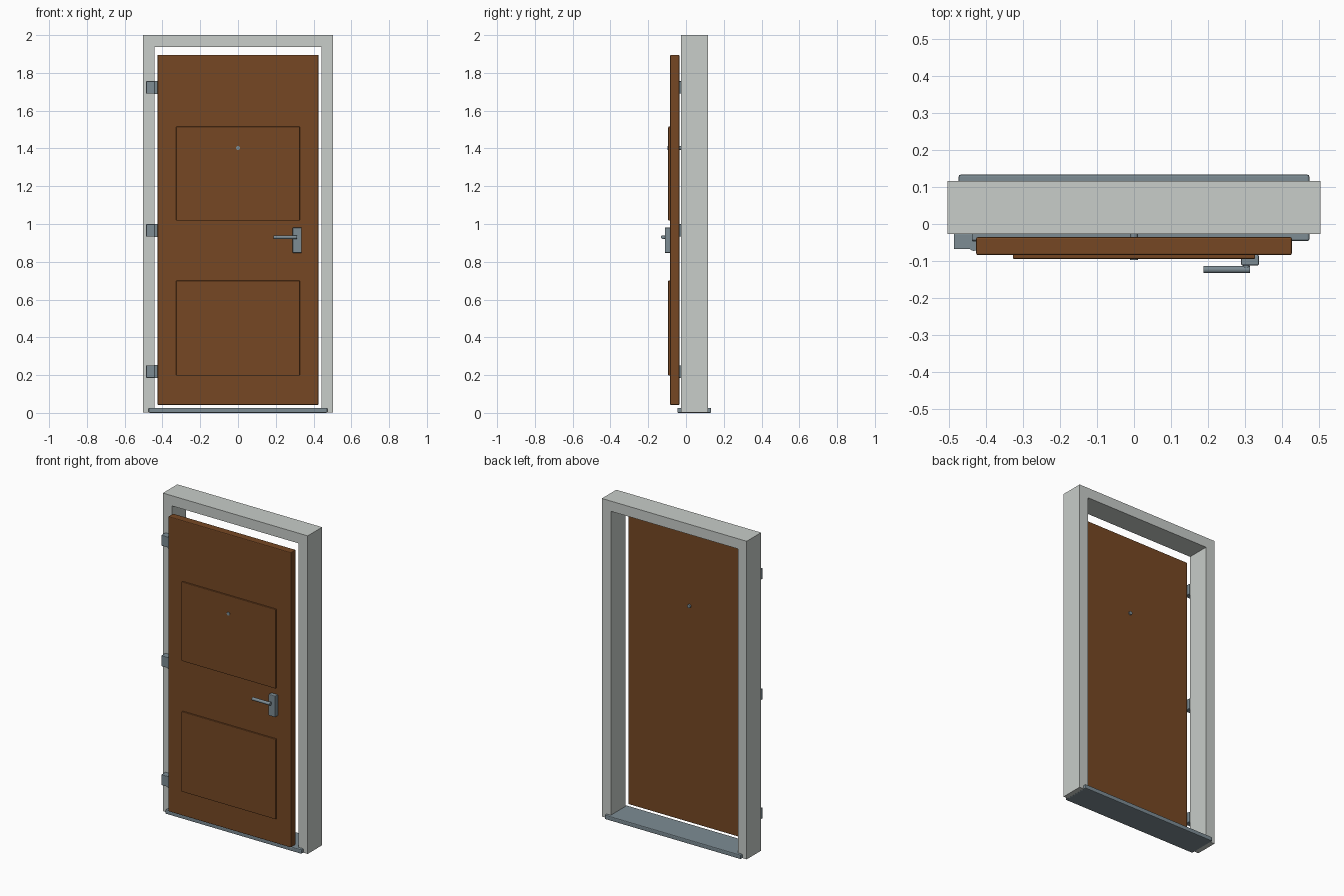
import bpy, bmesh, math
from mathutils import Matrix

if "Cube" in bpy.data.objects:
    bpy.data.objects.remove(bpy.data.objects["Cube"])


def material(name, rgb):
    m = bpy.data.materials.new(name)
    m.diffuse_color = (*rgb, 1)
    m.use_nodes = True
    m.node_tree.nodes["Principled BSDF"].inputs["Base Color"].default_value = m.diffuse_color
    return m


GREY = material("pale grey paint", (0.58, 0.61, 0.585))
WOOD = material("brown wood", (0.183, 0.064, 0.017))
STEEL = material("blue grey steel", (0.205, 0.263, 0.296))


def finish(name, bm, mat, bevel=0, smooth=False):
    me = bpy.data.meshes.new(name)
    bmesh.ops.recalc_face_normals(bm, faces=bm.faces)
    bm.to_mesh(me)
    bm.free()
    me.materials.append(mat)
    ob = bpy.data.objects.new(name, me)
    bpy.context.collection.objects.link(ob)
    if bevel:
        mod = ob.modifiers.new("bevel", "BEVEL")
        mod.width = bevel
        mod.segments = 2
    if smooth:
        bpy.ops.object.select_all(action="DESELECT")
        ob.select_set(True)
        bpy.context.view_layer.objects.active = ob
        bpy.ops.object.shade_smooth_by_angle(angle=math.radians(40))
    return ob


def box(name, x, y, z, mat, bevel=0):
    bm = bmesh.new()
    bmesh.ops.create_cube(bm, size=1)
    for v in bm.verts:
        v.co = [r[0] if c < 0 else r[1] for c, r in zip(v.co, (x, y, z))]
    return finish(name, bm, mat, bevel)


def rod(name, centre, radius, length, axis, mat, sides=16):
    rot = {"X": Matrix.Rotation(math.pi / 2, 4, "Y"),
           "Y": Matrix.Rotation(math.pi / 2, 4, "X"),
           "Z": Matrix.Identity(4)}[axis]
    bm = bmesh.new()
    bmesh.ops.create_cone(bm, cap_ends=True, segments=sides, radius1=radius,
                          radius2=radius, depth=length,
                          matrix=Matrix.Translation(centre) @ rot)
    return finish(name, bm, mat, smooth=True)


# Door frame: one upside-down U profile extruded through the wall depth
bm = bmesh.new()
outline = [(-0.503, 0.002), (-0.503, 2), (0.503, 2), (0.503, 0.002),
           (0.441, 0.002), (0.441, 1.936), (-0.441, 1.936), (-0.441, 0.002)]
face = bm.faces.new([bm.verts.new((x, -0.027, z)) for x, z in outline])
ext = bmesh.ops.extrude_face_region(bm, geom=[face])
bmesh.ops.translate(bm, vec=(0, 0.143, 0),
                    verts=[g for g in ext["geom"] if isinstance(g, bmesh.types.BMVert)])
finish("door_frame", bm, GREY)

# Threshold
box("threshold", (-0.473, 0.473), (-0.046, 0.133), (0, 0.027), STEEL, 0.005)

# Door leaf with two raised panels
box("door_leaf", (-0.426, 0.426), (-0.084, -0.035), (0.042, 1.896), WOOD, 0.005)
box("upper_panel", (-0.327, 0.327), (-0.094, -0.08), (1.018, 1.515), WOOD, 0.003)
box("lower_panel", (-0.327, 0.327), (-0.094, -0.08), (0.197, 0.70), WOOD, 0.003)

# Peephole through the leaf
rod("peephole", (0, -0.062, 1.402), 0.011, 0.07, "Y", STEEL)

# Handle: plate, spindle and lever
box("handle_plate", (0.289, 0.337), (-0.112, -0.083), (0.847, 0.981), STEEL, 0.004)
rod("handle_spindle", (0.303, -0.115, 0.93), 0.009, 0.016, "Y", STEEL)
rod("handle_lever", (0.25, -0.123, 0.93), 0.0098, 0.125, "X", STEEL)

# Hinges: block on the frame and a knuckle against the leaf
for label, z in (("top", 1.723), ("middle", 0.966), ("bottom", 0.219)):
    box(label + "_hinge_block", (-0.486, -0.435), (-0.068, -0.026),
        (z - 0.033, z + 0.033), STEEL, 0.002)
    rod(label + "_hinge_knuckle", (-0.432, -0.059, z), 0.0135, 0.07, "Z", STEEL)
